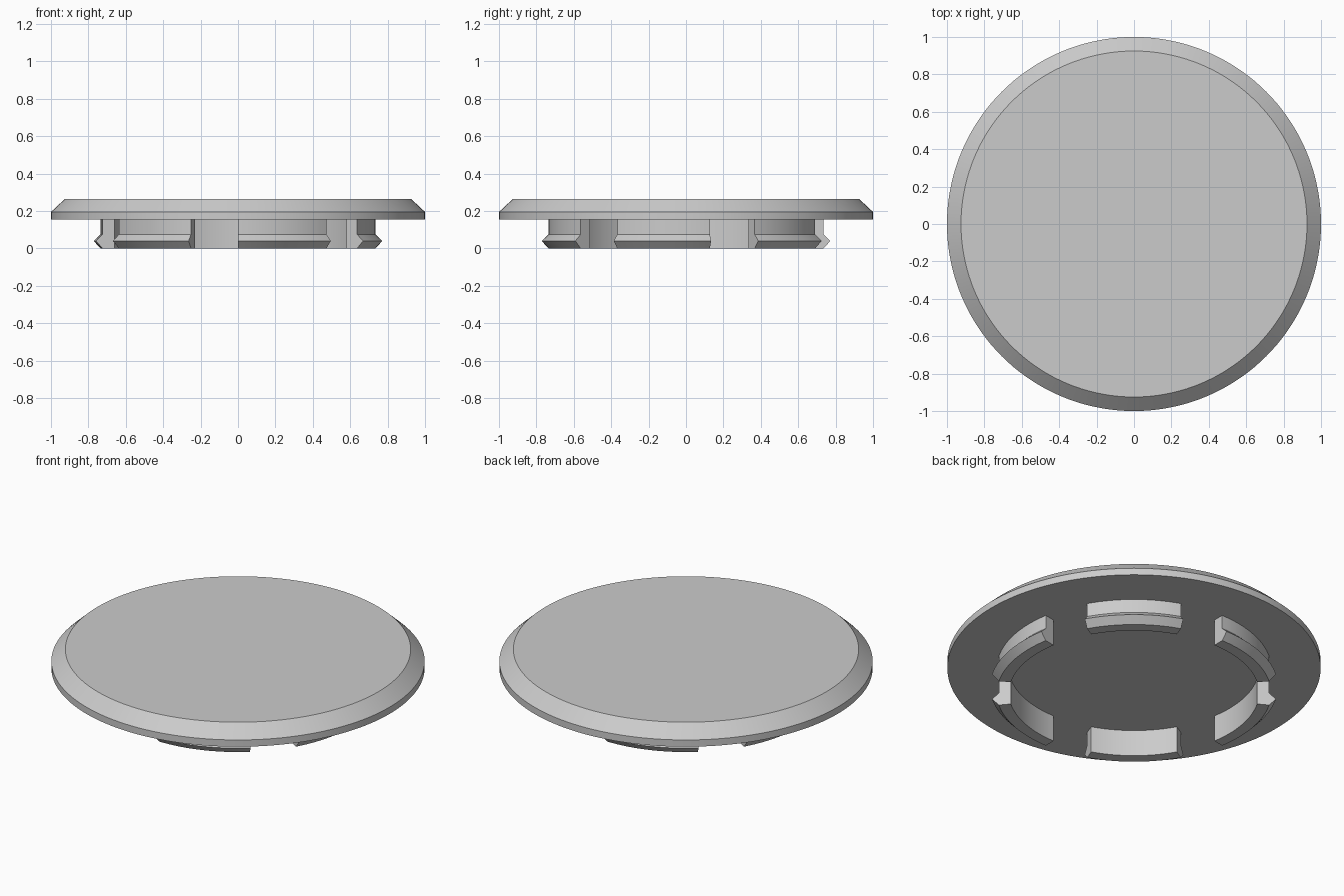
import bpy
import bmesh
from math import cos, sin, radians

cube = bpy.data.objects.get("Cube")
if cube:
    bpy.data.objects.remove(cube, do_unlink=True)

# Single plain grey material
grey = bpy.data.materials.new("light_grey")
grey.use_nodes = True
colour = (0.6, 0.6, 0.6, 1)
grey.diffuse_color = colour
grey.node_tree.nodes["Principled BSDF"].inputs["Base Color"].default_value = colour


def sweep(name, profile, start, end, steps, closed):
    """Sweep a (radius, z) profile around z; a full turn caps top and bottom,
    a partial arc uses a closed profile and caps both ends."""
    bm = bmesh.new()
    full = end - start == 360
    rings = []
    for i in range(steps if full else steps + 1):
        a = radians(start + (end - start) * i / steps)
        rings.append([bm.verts.new((r * cos(a), r * sin(a), z)) for r, z in profile])
    n = len(profile)
    for i in range(steps):
        here, there = rings[i], rings[(i + 1) % len(rings)]
        for j in range(n if closed else n - 1):
            k = (j + 1) % n
            bm.faces.new((here[j], there[j], there[k], here[k]))
    if full:
        bm.faces.new([ring[0] for ring in rings])
        bm.faces.new([ring[-1] for ring in rings])
    else:
        bm.faces.new(rings[0])
        bm.faces.new(rings[-1])
    bmesh.ops.recalc_face_normals(bm, faces=bm.faces)
    mesh = bpy.data.meshes.new(name)
    bm.to_mesh(mesh)
    bm.free()
    mesh.materials.append(grey)
    obj = bpy.data.objects.new(name, mesh)
    bpy.context.collection.objects.link(obj)
    bpy.ops.object.select_all(action="DESELECT")
    obj.select_set(True)
    bpy.context.view_layer.objects.active = obj
    bpy.ops.object.shade_smooth_by_angle(angle=radians(25))
    return obj


# Cap disc with a sloping rim
DISC_BOTTOM = 0.155
sweep("cap_disc", [(1, DISC_BOTTOM), (1, 0.195), (0.925, 0.265)], 0, 360, 144, False)

# Six curved snap clips with an outward barb near the foot
clip_profile = [(0.67, 0), (0.735, 0), (0.772, 0.04), (0.735, 0.075),
                (0.735, DISC_BOTTOM), (0.67, DISC_BOTTOM)]
for i in range(6):
    centre = 50 + 60 * i
    sweep(f"snap_clip_{i + 1}", clip_profile, centre - 20, centre + 20, 16, True)
